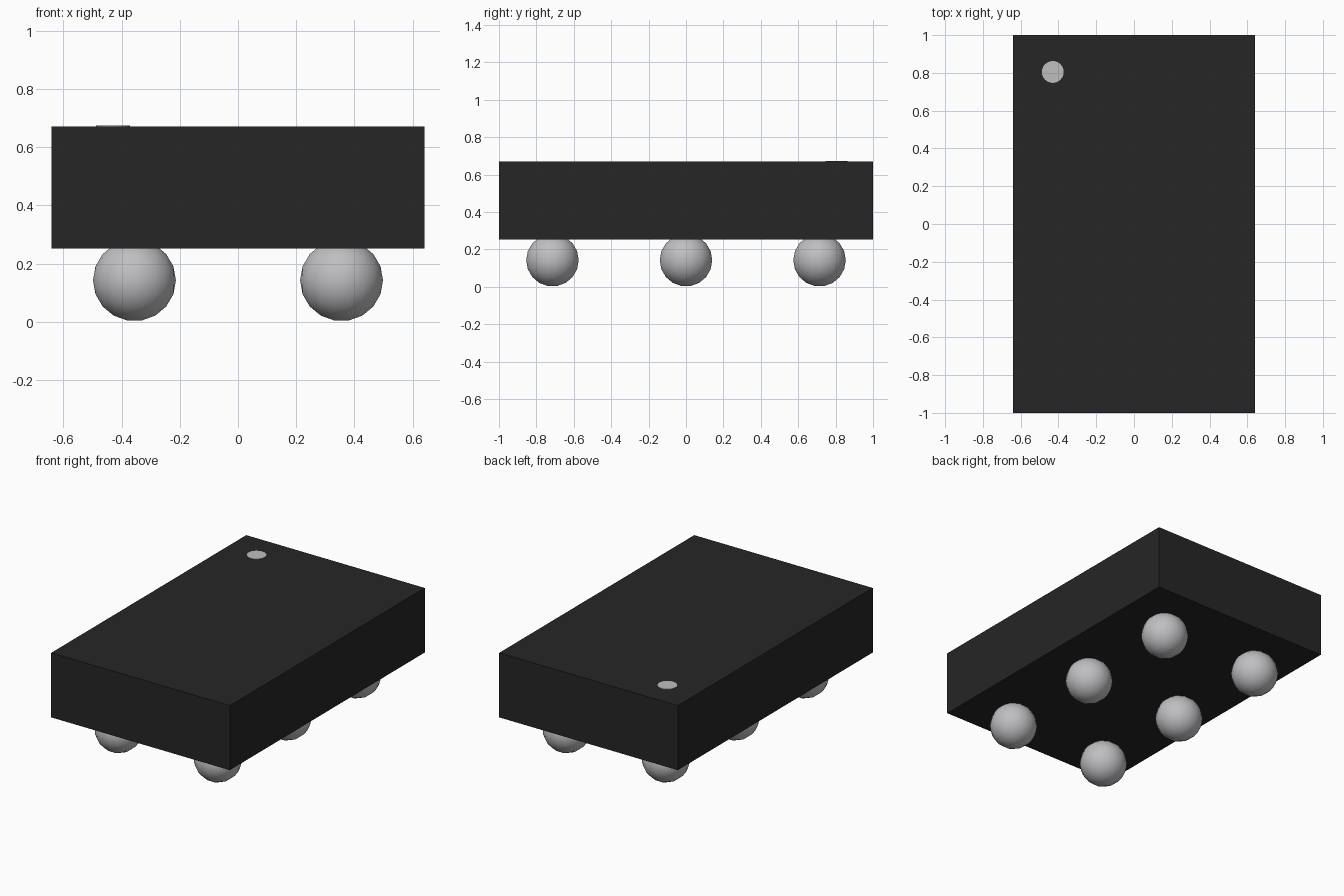
import bpy, math

if "Cube" in bpy.data.objects:
    bpy.data.objects.remove(bpy.data.objects["Cube"])


def material(name, rgb):
    m = bpy.data.materials.new(name)
    m.diffuse_color = (*rgb, 1.0)
    m.use_nodes = True
    m.node_tree.nodes["Principled BSDF"].inputs["Base Color"].default_value = m.diffuse_color
    return m


BLACK = material("black_plastic", (0.019, 0.019, 0.019))
SILVER = material("solder_silver", (0.52, 0.52, 0.54))
GREY = material("marker_grey", (0.52, 0.52, 0.52))


def finish(name, mat):
    ob = bpy.context.object
    ob.name = name
    ob.data.materials.append(mat)
    return ob


# Package body
bpy.ops.mesh.primitive_cube_add(size=1, location=(0, 0, 0.4615))
body = finish("package_body", BLACK)
body.scale = (1.282, 2.0, 0.419)

# Pin one marker, a thin disc on the top face
bpy.ops.mesh.primitive_cylinder_add(vertices=24, radius=0.058, depth=0.006,
                                    location=(-0.43, 0.805, 0.671))
finish("pin_one_marker", GREY)

# Solder balls in a 2 x 3 grid, poles along x
R = 0.1425
for i, x in enumerate((-0.356, 0.356)):
    for j, y in enumerate((-0.714, 0, 0.714)):
        bpy.ops.mesh.primitive_uv_sphere_add(
            segments=18, ring_count=9, radius=R, location=(x, y, R),
            rotation=(0, math.pi / 2, 0))
        finish(f"solder_ball_{i + 1}_{j + 1}", SILVER)
        bpy.ops.object.shade_smooth()
